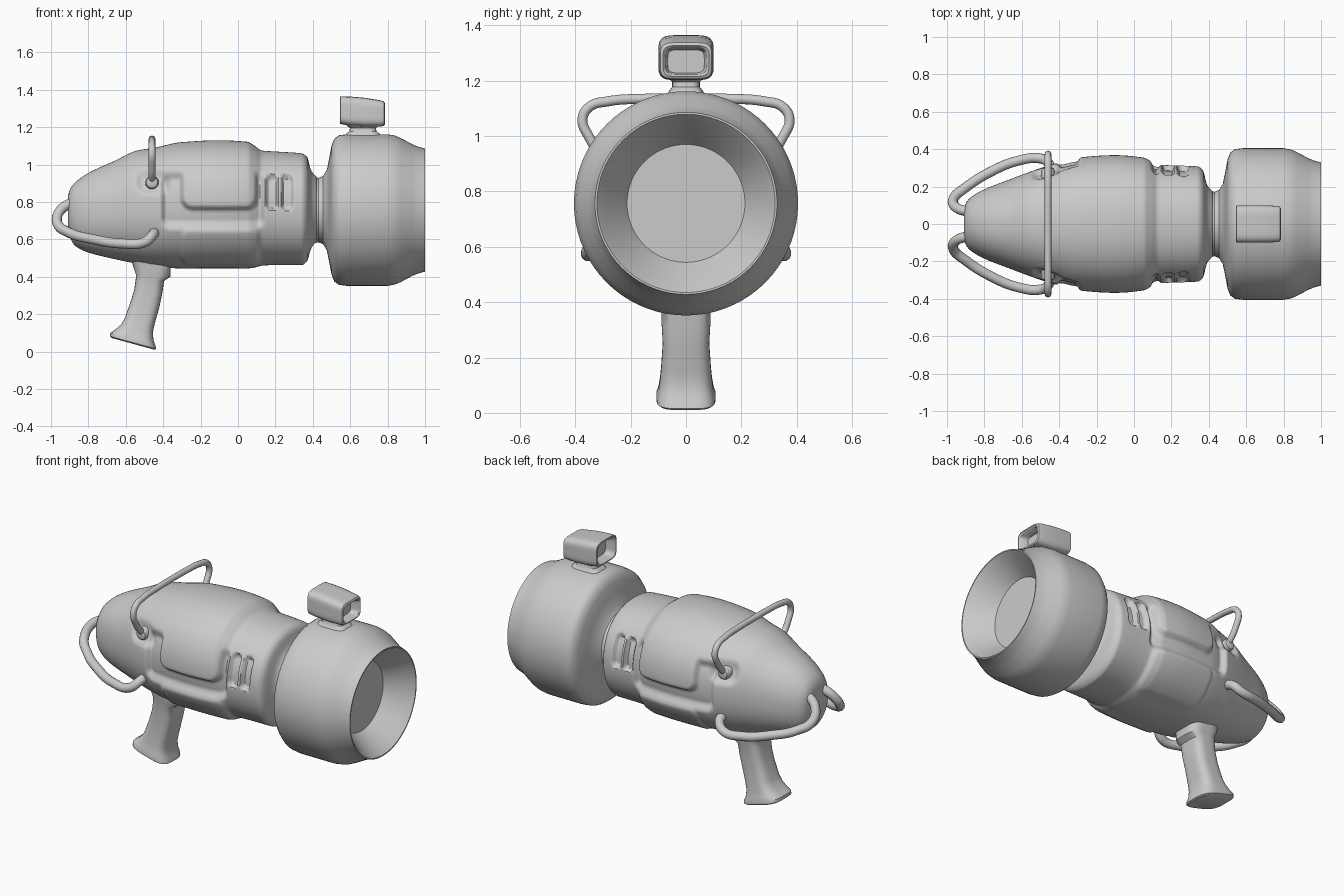
import bpy, bmesh, math
from mathutils import Vector

if "Cube" in bpy.data.objects:
    bpy.data.objects.remove(bpy.data.objects["Cube"])


def sstep(t):
    t = max(0.0, min(1.0, t))
    return t * t * (3 - 2 * t)


def box_mask(x, z, x0, x1, z0, z1, r=0.03, soft=0.02):
    """1 inside a rounded rectangle, fading to 0 across its soft edge."""
    dx = abs(x - (x0 + x1) / 2) - (x1 - x0) / 2 + r
    dz = abs(z - (z0 + z1) / 2) - (z1 - z0) / 2 + r
    d = math.hypot(max(dx, 0), max(dz, 0)) + min(max(dx, dz), 0) - r
    return sstep(0.5 - d / soft)


def smooth_table(rows, x):
    """Monotone cubic interpolation of rows (x, a, b, ...)."""
    i = max(k for k in range(len(rows) - 1) if rows[k][0] <= x)
    h = rows[i + 1][0] - rows[i][0]
    t = (x - rows[i][0]) / h
    out = []
    for c in range(1, len(rows[0])):
        def slope(k):
            k = max(0, min(len(rows) - 2, k))
            return (rows[k + 1][c] - rows[k][c]) / (rows[k + 1][0] - rows[k][0])

        def tangent(k):
            a, b = slope(k - 1), slope(k)
            return 2 * a * b / (a + b) if a * b > 0 else 0.0
        p, q, m, n = rows[i][c], rows[i + 1][c], tangent(i) * h, tangent(i + 1) * h
        out.append(p + m * t + (3 * (q - p) - 2 * m - n) * t**2 + (2 * (p - q) + m + n) * t**3)
    return out


def ring(center, u, v, n=2.0, count=48):
    """Superellipse loop spanned by the half axes u and v."""
    pts = []
    for k in range(count):
        a = 2 * math.pi * k / count
        c, s = math.cos(a), math.sin(a)
        f = (abs(c)**n + abs(s)**n) ** (-1 / n)
        pts.append(Vector(center) + Vector(u) * c * f + Vector(v) * s * f)
    return pts


def loft(name, rings, angle=40):
    bm = bmesh.new()
    loops = [[bm.verts.new(p) for p in r] for r in rings]
    n = len(loops[0])
    for a, b in zip(loops, loops[1:]):
        for k in range(n):
            bm.faces.new((a[k], a[(k + 1) % n], b[(k + 1) % n], b[k]))
    bm.faces.new(loops[0])
    bm.faces.new(loops[-1])
    bmesh.ops.recalc_face_normals(bm, faces=bm.faces)
    me = bpy.data.meshes.new(name)
    bm.to_mesh(me)
    bm.free()
    return add_mesh(name, me, angle)


def add_mesh(name, me, angle=40):
    ob = bpy.data.objects.new(name, me)
    bpy.context.collection.objects.link(ob)
    bpy.ops.object.select_all(action='DESELECT')
    ob.select_set(True)
    bpy.context.view_layer.objects.active = ob
    bpy.ops.object.shade_smooth_by_angle(angle=math.radians(angle))
    return ob


def tube(name, points, radius):
    cu = bpy.data.curves.new(name + "_path", 'CURVE')
    cu.dimensions = '3D'
    cu.bevel_depth, cu.bevel_resolution, cu.resolution_u = radius, 4, 10
    cu.use_fill_caps = True
    sp = cu.splines.new('BEZIER')
    sp.bezier_points.add(len(points) - 1)
    for bp, p in zip(sp.bezier_points, points):
        bp.co = p
        bp.handle_left_type = bp.handle_right_type = 'AUTO'
    tmp = bpy.data.objects.new(name + "_path", cu)
    bpy.context.collection.objects.link(tmp)
    me = bpy.data.meshes.new_from_object(tmp.evaluated_get(bpy.context.evaluated_depsgraph_get()))
    bpy.data.objects.remove(tmp)
    return add_mesh(name, me)


# Main body: x, top z, bottom z, half width
stations = [
    (-0.91, 0.83, 0.65, 0.07), (-0.90, 0.865, 0.615, 0.11), (-0.87, 0.905, 0.565, 0.145),
    (-0.80, 0.955, 0.53, 0.185), (-0.66, 1.02, 0.495, 0.24), (-0.54, 1.075, 0.47, 0.285),
    (-0.45, 1.09, 0.455, 0.315), (-0.30, 1.12, 0.445, 0.355), (-0.10, 1.13, 0.445, 0.368),
    (0.05, 1.122, 0.445, 0.355), (0.09, 1.10, 0.45, 0.338), (0.13, 1.075, 0.46, 0.318),
    (0.20, 1.07, 0.463, 0.314), (0.34, 1.06, 0.463, 0.308), (0.37, 1.04, 0.485, 0.285),
    (0.39, 0.97, 0.55, 0.21), (0.42, 0.935, 0.59, 0.175)]


def relief(x, z):
    """Raised panels, recessed channel and vent slots on the sides."""
    channel = box_mask(x, z, -0.40, 0.13, 0.67, 0.95, 0.04, 0.04)
    panel = box_mask(x, z, -0.30, 0.10, 0.765, 1.8, 0.06, 0.03)
    d = -0.035 * channel * (1 - panel)
    d += 0.010 * box_mask(x, z, -0.30, 0.11, 0.47, 0.655, 0.04, 0.025)
    d -= 0.025 * box_mask(x, z, -0.53, -0.38, 0.86, 0.96, 0.04, 0.05)
    for x0, x1 in ((0.155, 0.21), (0.235, 0.29)):
        d -= 0.03 * box_mask(x, z, x0, x1, 0.76, 0.945, 0.025, 0.015)
    return d


body_rings = []
COUNT = 190
for i in range(COUNT):
    x = -0.91 + 1.33 * min(i / (COUNT - 1), 0.99999)
    top, bot, hw = smooth_table(stations, x)
    mid, hh = (top + bot) / 2, (top - bot) / 2
    loop = ring((x, 0, mid), (0, hw, 0), (0, 0, hh), 2.2, 160)
    for p in loop:
        out = Vector((0, p.y, p.z - mid))
        p += out.normalized() * relief(x, p.z)
    body_rings.append(loop)
loft("main_body", body_rings, 50)

# Barrel head with neck and conical mouth: x, radius
profile = [(0.36, 0.20), (0.40, 0.18), (0.43, 0.172), (0.455, 0.182), (0.475, 0.215), (0.488, 0.28),
           (0.50, 0.345), (0.515, 0.382), (0.54, 0.40), (0.58, 0.405), (0.80, 0.405),
           (0.84, 0.398), (0.87, 0.385), (0.93, 0.353), (0.96, 0.34), (1.0, 0.329),
           (1.0, 0.322), (0.97, 0.297), (0.85, 0.213)]
loft("barrel_head", [ring((x, 0, 0.757), (0, r, 0), (0, 0, r), 2, 72) for x, r in profile], 35)

# Sight block, hollowed at both ends: x, bottom z, top z, half width
block = [(0.60, 1.24, 1.335, 0.065), (0.555, 1.232, 1.35, 0.078), (0.545, 1.225, 1.358, 0.09),
         (0.547, 1.217, 1.365, 0.098), (0.60, 1.208, 1.364, 0.10), (0.68, 1.202, 1.357, 0.10),
         (0.76, 1.203, 1.344, 0.097), (0.78, 1.207, 1.338, 0.093), (0.785, 1.215, 1.328, 0.083),
         (0.778, 1.222, 1.32, 0.075), (0.73, 1.228, 1.312, 0.066)]
loft("sight_block", [ring((x, 0, (a + b) / 2), (0, w, 0), (0, 0, (b - a) / 2), 5)
                     for x, a, b, w in block])
foot = [(1.14, 0.105, 0.075), (1.165, 0.09, 0.06), (1.178, 0.072, 0.05),
        (1.195, 0.07, 0.05), (1.22, 0.10, 0.075)]
loft("sight_foot", [ring((0.668, 0, z), (hx, 0, 0), (0, hy, 0), 4) for z, hx, hy in foot])

# Pistol grip: rear x, rear z, front x, front z, half width
grip = [(-0.575, 0.52, -0.345, 0.52, 0.11), (-0.56, 0.455, -0.36, 0.445, 0.10),
        (-0.545, 0.41, -0.362, 0.40, 0.095), (-0.547, 0.385, -0.395, 0.378, 0.09),
        (-0.555, 0.33, -0.405, 0.31, 0.088), (-0.575, 0.265, -0.42, 0.24, 0.084),
        (-0.605, 0.18, -0.445, 0.15, 0.09), (-0.625, 0.145, -0.455, 0.105, 0.094),
        (-0.66, 0.115, -0.452, 0.06, 0.10), (-0.682, 0.10, -0.442, 0.035, 0.107),
        (-0.685, 0.082, -0.438, 0.015, 0.106), (-0.675, 0.073, -0.446, 0.01, 0.098)]
loft("pistol_grip", [ring(((a + c) / 2, 0, (b + d) / 2), ((c - a) / 2, 0, (d - b) / 2),
                          (0, w, 0), 3.5) for a, b, c, d, w in grip])

# Carrying bail arching over the body
half = [(0.24, 0.895), (0.30, 0.93), (0.352, 1.0), (0.374, 1.06), (0.35, 1.105), (0.28, 1.126), (0.15, 1.135)]
arch = half + [(0, 1.137)] + [(-y, z) for y, z in reversed(half)]
tube("carrying_bail", [(-0.46, y, z) for y, z in arch], 0.018)

# Mirrored rear hoses and bail pivots
hose = [(-0.45, 0.26, 0.64), (-0.455, 0.32, 0.625), (-0.50, 0.35, 0.585), (-0.62, 0.338, 0.578),
        (-0.78, 0.272, 0.602), (-0.90, 0.195, 0.635), (-0.965, 0.135, 0.685),
        (-0.95, 0.088, 0.755), (-0.86, 0.06, 0.81)]
for side, label in ((1, "left"), (-1, "right")):
    tube("rear_hose_" + label, [(x, side * y, z) for x, y, z in hose], 0.027)
    knob = [(0.22, 0.036), (0.285, 0.036), (0.298, 0.03), (0.303, 0.018)]
    loft("bail_pivot_" + label, [ring((-0.46, side * y, 0.905), (r, 0, 0), (0, 0, r), 2, 24)
                                 for y, r in knob])
